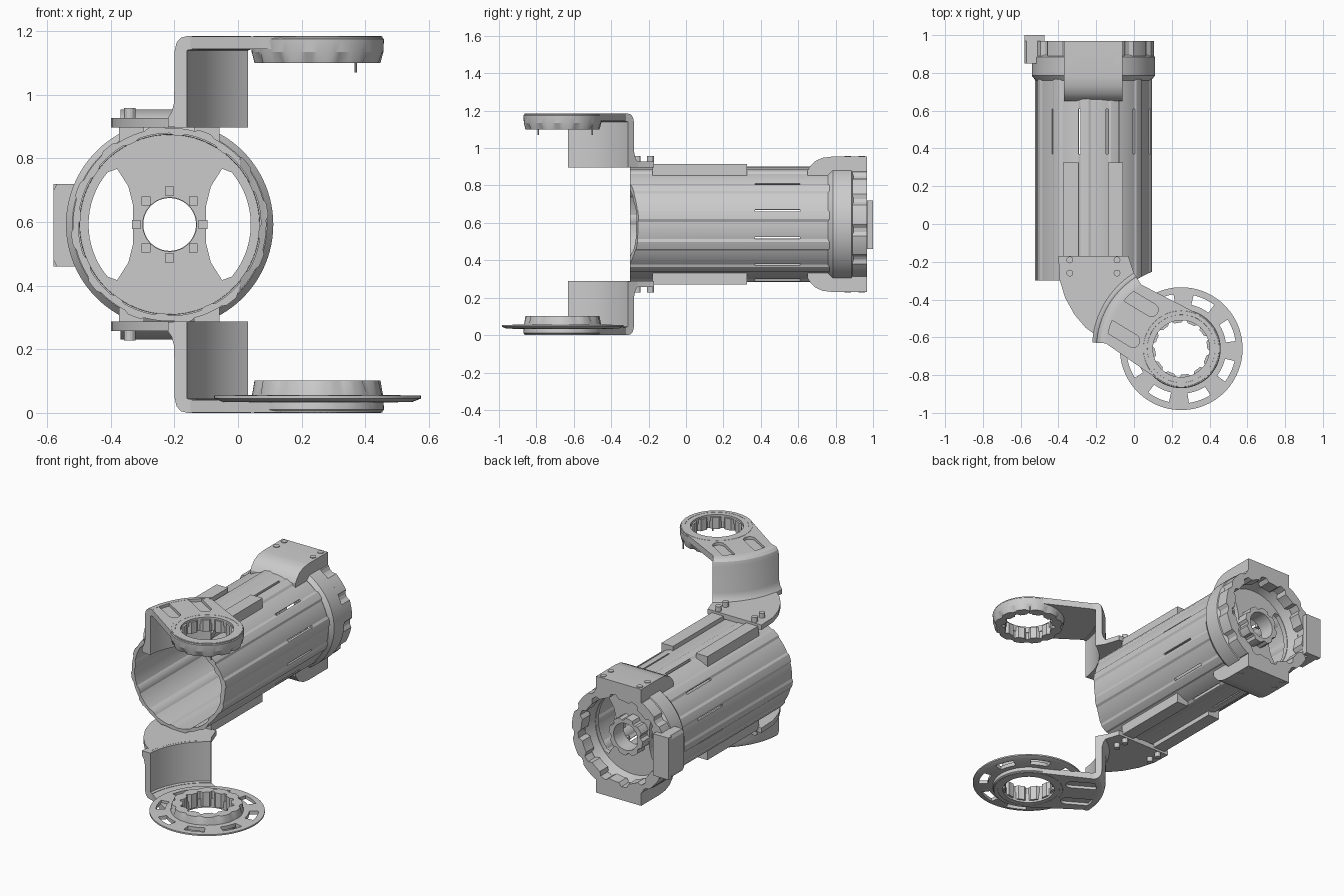
import bpy, bmesh
from math import sin, cos, radians, pi

if "Cube" in bpy.data.objects:
    bpy.data.objects.remove(bpy.data.objects["Cube"])

H = 1.185                  # overall height
CX, CZ = -0.215, H / 2     # tube axis (runs along y)
RX, RY = 0.25, -0.66       # pivot ring centre
AX = 149                   # direction from pivot ring to wall, degrees


def loft(name, sections, closed):
    """Skin a list of equal-length point loops."""
    bm = bmesh.new()
    rows = [[bm.verts.new(p) for p in s] for s in sections]
    n = len(rows[0])
    for i in range(len(rows) if closed else len(rows) - 1):
        a, b = rows[i], rows[(i + 1) % len(rows)]
        for j in range(n):
            bm.faces.new((a[j], a[(j + 1) % n], b[(j + 1) % n], b[j]))
    if not closed:
        bm.faces.new(rows[0])
        bm.faces.new(rows[-1])
    bmesh.ops.recalc_face_normals(bm, faces=bm.faces)
    me = bpy.data.meshes.new(name)
    bm.to_mesh(me)
    bm.free()
    ob = bpy.data.objects.new(name, me)
    bpy.context.collection.objects.link(ob)
    return ob


def place(u, v, h, axis):
    return {'X': (h, u, v), 'Y': (u, h, v), 'Z': (u, v, h)}[axis]


def prism(name, pts, h0, h1, axis='Z'):
    return loft(name, [[place(u, v, h, axis) for u, v in pts] for h in (h0, h1)], False)


def revolve(name, prof, c, axis='Z', a0=0, a1=360, n=72):
    """Sweep (radius, height) points about c; prof may depend on the step."""
    full = a1 - a0 == 360
    secs = []
    for k in range(n if full else n + 1):
        a = radians(a0 + (a1 - a0) * k / n)
        p = prof(k) if callable(prof) else prof
        secs.append([place(c[0] + r * cos(a), c[1] + r * sin(a), h, axis) for r, h in p])
    return loft(name, secs, full)


def rect(r0, r1, h0, h1):
    return [(r0, h0), (r1, h0), (r1, h1), (r0, h1)]


def arc(c, r, a0, a1, n=16):
    return [(c[0] + r * cos(radians(a0 + (a1 - a0) * i / n)),
             c[1] + r * sin(radians(a0 + (a1 - a0) * i / n))) for i in range(n + 1)]


def circle(c, r, n=40):
    return arc(c, r, 0, 360 * (n - 1) / n, n - 1)


def box(name, x0, x1, y0, y1, z0, z1):
    return prism(name, [(x0, y0), (x1, y0), (x1, y1), (x0, y1)], z0, z1)


def cut(ob, cutters):
    """Subtract the cutters, bake the result and remove them."""
    for c in cutters:
        m = ob.modifiers.new('cut', 'BOOLEAN')
        m.operation, m.solver, m.object = 'DIFFERENCE', 'EXACT', c
    dg = bpy.context.evaluated_depsgraph_get()
    me = bpy.data.meshes.new_from_object(ob.evaluated_get(dg))
    ob.modifiers.clear()
    ob.data = me
    for c in cutters:
        bpy.data.objects.remove(c)


T, R = (CX, CZ), (RX, RY)

# main tube with long ribs, slits and the clearance cut at the elbow
def tube_profile(k):
    return rect(0.287 if k % 12 < 9 else 0.281, 0.311 if k % 12 in (2, 3, 4, 5) else 0.304, -0.30, 0.90)

tube = revolve('tube', tube_profile, T, 'Y', n=144)
cutters = [prism('cutter', circle(R, 0.435, 64), 0.1, 1.1)]
for a in [q + s for q in (0, 90, 180, 270) for s in (-14, 14, 45)]:
    ca, sa = cos(radians(a)), sin(radians(a))
    pts = [(CX + r * ca - w * sa, CZ + r * sa + w * ca)
           for r, w in ((0.24, -.006), (0.35, -.006), (0.35, .006), (0.24, .006))]
    cutters.append(prism('cutter', pts, 0.37, 0.61, 'Y'))
cut(tube, cutters)

# rear collar and lobed end ring
revolve('rear_collar', [(0.283, 0.76), (0.306, 0.76), (0.326, 0.785), (0.326, 0.885), (0.31, 0.895), (0.28, 0.895)],
        T, 'Y', n=96)
revolve('rear_end_ring', lambda k: rect(0.258 if k % 8 < 5 else 0.28, 0.322 if k % 8 < 6 else 0.308, 0.89, 0.968),
        T, 'Y', n=96)

# rear bulkhead: band plate with two side windows and a hub
plate = prism('rear_bulkhead', circle(T, 0.29, 72), 0.80, 0.83, 'Y')
cutters = [prism('cutter', circle(T, 0.085, 24), 0.7, 0.95, 'Y')]
for s in (1, -1):
    lens = arc((0, 0), 0.255, -40, 40) + [(0.165, 0.175), (0.13, 0.12), (0.115, 0.06),
                                          (0.115, -0.06), (0.13, -0.12), (0.165, -0.175)]
    cutters.append(prism('cutter', [(CX + s * x, CZ + z) for x, z in lens], 0.7, 0.95, 'Y'))
cut(plate, cutters)
revolve('bulkhead_rim', [(0.255, 0.82), (0.288, 0.82), (0.288, 0.90), (0.278, 0.90)], T, 'Y')
revolve('hub', lambda k: rect(0.083, 0.116 if k % 6 < 4 else 0.102, 0.825, 0.90), T, 'Y', n=48)
for i in range(8):
    a = i * pi / 4
    x, z = CX + 0.105 * cos(a), CZ + 0.105 * sin(a)
    box('hub_boss', x - .014, x + .014, 0.77, 0.805, z - .014, z + .014)

# side connector block
prism('side_block', [(-0.51, 0.46), (-0.57, 0.46), (-0.58, 0.48), (-0.58, 0.70), (-0.57, 0.72), (-0.51, 0.72)],
      0.85, 0.972, 'Y')
box('side_block_lip', -0.58, -0.475, 0.97, 1.0, 0.46, 0.72)

# parts repeated above and below the tube
for side in ('upper', 'lower'):
    up = side == 'upper'
    Z = (lambda z: z) if up else (lambda z: H - z)

    # rear mounting block with rounded front
    prof = [(0.65, 0.84), (0.65, 0.88), (0.665, 0.905), (0.69, 0.93), (0.73, 0.948),
            (0.78, 0.954), (0.968, 0.954), (0.968, 0.84)]
    block = prism(side + '_rear_block', [(y, Z(z)) for y, z in prof], CX - 0.155, CX + 0.155, 'X')
    cut(block, [prism('cutter', circle(T, 0.292, 72), 0.5, 1.1, 'Y')])
    for x in (-0.34, -0.09):
        for y in (0.865, 0.94):
            prism(side + '_block_bolt', circle((x, y), 0.018, 12), Z(0.94), Z(0.958))
        # flange bolts
        for y in (-0.26, -0.19):
            prism(side + '_flange_bolt', circle((x, y), 0.018, 12), Z(0.90), Z(0.958))

    # rails on the tube
    for x in (-0.335, -0.098):
        rail = box(side + '_rail', x - 0.04, x + 0.04, -0.18, 0.325, min(Z(0.85), Z(0.914)), max(Z(0.85), Z(0.914)))
        cut(rail, [prism('cutter', circle(T, 0.29, 72), -0.5, 0.6, 'Y')])

    # bracket flange resting on the tube
    outline = [(-0.40, -0.17), (-0.03, -0.17), (0.0, -0.26)] + arc(R, 0.43, 122, 176) + \
              [(-0.20, -0.59), (-0.255, -0.55), (-0.315, -0.48), (-0.365, -0.39), (-0.395, -0.29)]
    prism(side + '_flange', outline, Z(0.897), Z(0.928))

    # curved wall rolling over into the arm
    wall = [(0.412, 0.897), (0.472, 0.899), (0.472, 0.928), (0.46, 0.945), (0.452, 0.975), (0.45, 1.14),
            (0.444, 1.165), (0.43, 1.18), (0.41, H), (0.395, H), (0.395, 1.143), (0.412, 1.14)]
    revolve(side + '_curved_wall', [(r, Z(z)) for r, z in wall], R, a0=122, a1=176, n=20)

    # arm plate with two round-ended grooves
    outline = arc(R, 0.40, 122, 176) + arc(R, 0.205, AX + 90, AX + 270, 32)
    arm = prism(side + '_arm', outline, Z(1.145), Z(H - 0.001))
    cutters = [prism('cutter', circle(R, 0.15, 48), -0.2, 1.4)]
    ca, sa = cos(radians(AX)), sin(radians(AX))
    for off in (-0.095, 0.095):
        groove = [(0.43, off + 0.035), (0.43, off - 0.035)] + arc((0.24, off), 0.035, -90, -270, 10)
        pts = [(RX + u * ca - v * sa, RY + u * sa + v * ca) for u, v in groove]
        cutters.append(prism('cutter', pts, Z(1.167), Z(1.25)))
    cut(arm, cutters)

    # pivot ring: scalloped bore, chamfered rim and screw bosses
    z0 = 1.10 if up else 1.083
    revolve(side + '_pivot_ring', lambda k: [(r, Z(z)) for r, z in (
        (0.138 if k % 6 < 4 else 0.155, z0), (0.198 if k % 6 < 4 else 0.186, z0),
        (0.207, 1.135), (0.209, 1.175), (0.20, H), (0.18, H), (0.175, 1.172),
        (0.138 if k % 6 < 4 else 0.155, 1.172))], R)
    for i in range(12):
        a = radians(i * 30 + 10)
        prism(side + '_ring_screw', circle((RX + 0.162 * cos(a), RY + 0.162 * sin(a)), 0.009, 10),
              Z(1.16), Z(1.18))

# locating pins under the upper ring
for y in (-0.79, -0.50):
    prism('locating_pin', circle((0.37, y), 0.004, 8), 1.07, 1.12)

# wide slotted disc on the lower ring
disc = revolve('slotted_disc', [(0.15, 0.03), (0.30, 0.035), (0.325, 0.045), (0.325, 0.054), (0.15, 0.058)], R, n=96)
cut(disc, [revolve('cutter', rect(0.238, 0.29, 0, 0.1), R, a0=i * 45 + 8, a1=i * 45 + 32, n=8) for i in range(8)])

bpy.ops.object.select_all(action='SELECT')
bpy.context.view_layer.objects.active = tube
bpy.ops.object.shade_smooth_by_angle(angle=radians(25))
